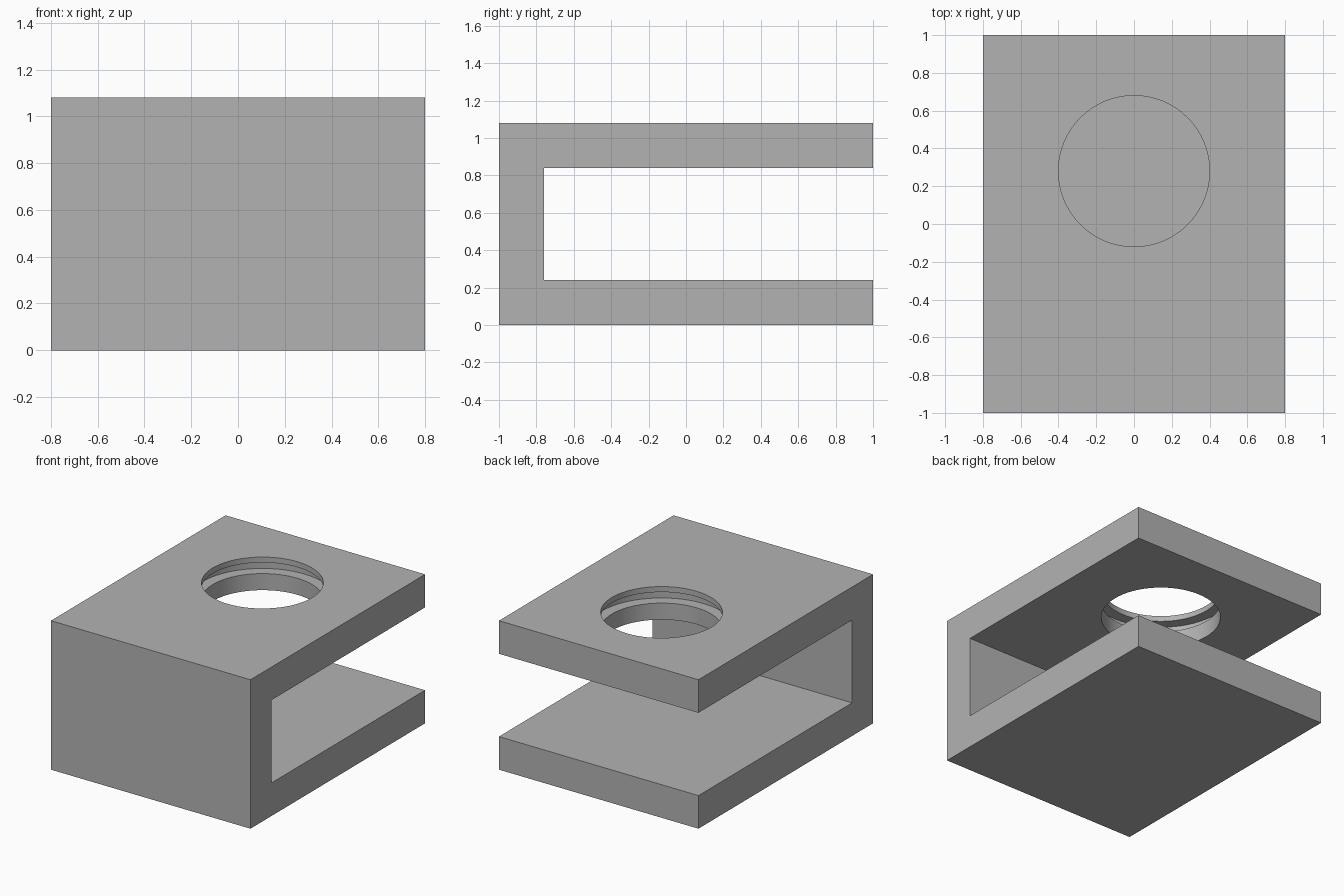
import bpy
import bmesh

cube = bpy.data.objects.get("Cube")
if cube:
    bpy.data.objects.remove(cube, do_unlink=True)

WIDTH, LENGTH, HEIGHT, WALL = 1.6, 2.0, 1.08, 0.24
HOLE_Y = 0.28

grey = bpy.data.materials.new("plain_grey")
grey.use_nodes = True
colour = (0.45, 0.45, 0.45, 1)
grey.diffuse_color = colour
grey.node_tree.nodes["Principled BSDF"].inputs["Base Color"].default_value = colour

# Bracket: a C-shaped side profile extruded across the width
back, inner = LENGTH / 2, WALL - LENGTH / 2
profile = [(-back, 0), (back, 0), (back, WALL), (inner, WALL),
           (inner, HEIGHT - WALL), (back, HEIGHT - WALL),
           (back, HEIGHT), (-back, HEIGHT)]
bm = bmesh.new()
face = bm.faces.new([bm.verts.new((-WIDTH / 2, y, z)) for y, z in profile])
extruded = bmesh.ops.extrude_face_region(bm, geom=[face])["geom"]
bmesh.ops.translate(bm, vec=(WIDTH, 0, 0),
                    verts=[v for v in extruded if isinstance(v, bmesh.types.BMVert)])
bmesh.ops.recalc_face_normals(bm, faces=bm.faces)
mesh = bpy.data.meshes.new("bracket")
bm.to_mesh(mesh)
bm.free()
mesh.materials.append(grey)
bracket = bpy.data.objects.new("bracket", mesh)
bpy.context.collection.objects.link(bracket)


def cut_round(name, radius, bottom, top):
    """Cut an upright cylinder out of the top plate."""
    bpy.ops.mesh.primitive_cylinder_add(
        vertices=64, radius=radius, depth=top - bottom,
        location=(0, HOLE_Y, (bottom + top) / 2))
    cutter = bpy.context.object
    cutter.name = name
    cutter.hide_render = True
    cutter.data.materials.append(grey)
    mod = bracket.modifiers.new(name, "BOOLEAN")
    mod.operation = "DIFFERENCE"
    mod.solver = "EXACT"
    mod.object = cutter
    bpy.ops.object.select_all(action="DESELECT")
    bracket.select_set(True)
    bpy.context.view_layer.objects.active = bracket
    bpy.ops.object.modifier_apply(modifier=mod.name)
    bpy.data.objects.remove(cutter, do_unlink=True)


# Through hole in the top plate, with a wider groove inside its wall
cut_round("hole_cutter", 0.4, HEIGHT - WALL - 0.1, HEIGHT + 0.1)
cut_round("groove_cutter", 0.48, HEIGHT - 0.12, HEIGHT - 0.04)

bpy.ops.object.shade_smooth_by_angle()
